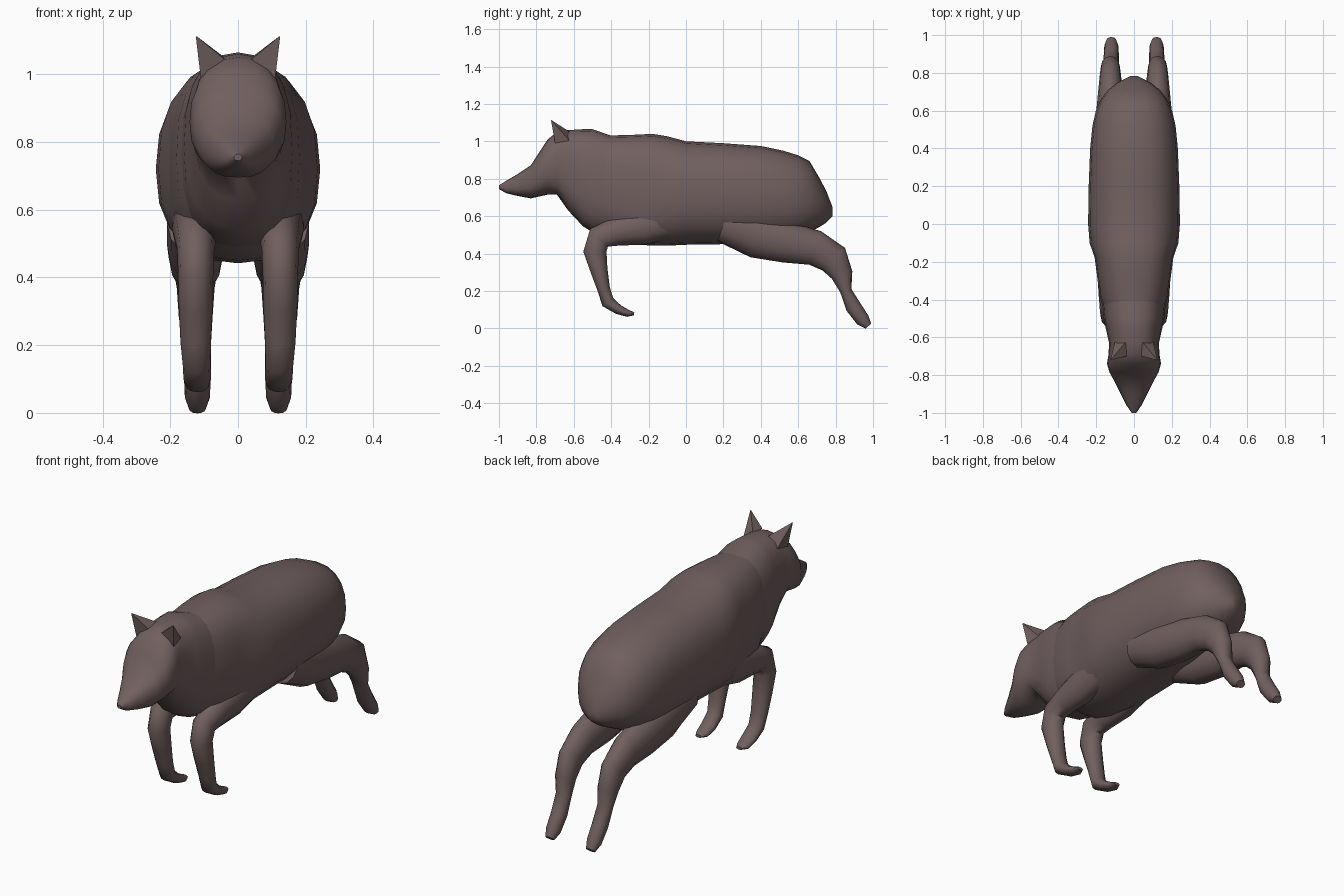
import bpy, bmesh, math
from mathutils import Vector

fur = bpy.data.materials.new("dark brown fur")
fur.diffuse_color = (0.165, 0.115, 0.115, 1)


def make_loft(name, rings, mirror=False):
    """Skin a list of equal-length point rings and close both ends."""
    bm = bmesh.new()
    loops = [[bm.verts.new(p) for p in r] for r in rings]
    n = len(loops[0])
    for a, b in zip(loops, loops[1:]):
        for i in range(n):
            j = (i + 1) % n
            bm.faces.new((a[i], a[j], b[j], b[i]))
    bm.faces.new(loops[0])
    bm.faces.new(loops[-1])
    if mirror:
        geo = bmesh.ops.duplicate(bm, geom=bm.verts[:] + bm.edges[:] + bm.faces[:])["geom"]
        for v in geo:
            if isinstance(v, bmesh.types.BMVert):
                v.co.x *= -1
    bmesh.ops.recalc_face_normals(bm, faces=bm.faces[:])
    me = bpy.data.meshes.new(name)
    bm.to_mesh(me)
    bm.free()
    me.materials.append(fur)
    ob = bpy.data.objects.new(name, me)
    bpy.context.collection.objects.link(ob)
    bpy.ops.object.select_all(action='DESELECT')
    ob.select_set(True)
    bpy.context.view_layer.objects.active = ob
    bpy.ops.object.shade_smooth_by_angle(angle=math.radians(50))
    return ob


def spow(v, e):
    return math.copysign(abs(v) ** e, v)


def body_ring(y, top, bot, half, wide, e, n=20):
    """Cross-section with its widest height at 'wide'; e below 1 is boxier."""
    ring = []
    for i in range(n):
        a = 2 * math.pi * i / n
        s = spow(math.sin(a), e)
        ring.append((half * spow(math.cos(a), e), y,
                     wide + s * ((top - wide) if s > 0 else (wide - bot))))
    return ring


def limb(name, path, n=12):
    """Pair of legs: path of (x, y, z, radius in side view, radius in x)."""
    rings = []
    for k, (x, y, z, r, rx) in enumerate(path):
        p, q = path[max(k - 1, 0)], path[min(k + 1, len(path) - 1)]
        d = Vector((0, q[1] - p[1], q[2] - p[2])).normalized()
        side = Vector((0, -d.z, d.y))
        rings.append([Vector((x, y, z)) + Vector((rx * math.cos(t), 0, 0)) + side * r * math.sin(t)
                      for t in (2 * math.pi * i / n for i in range(n))])
    return make_loft(name, rings, True)


# Head and neck: y, top, bottom, half width, widest height, exponent
make_loft("head_and_neck", [body_ring(*s) for s in [
    (-1.0, 0.765, 0.745, 0.012, 0.755, 1),
    (-0.96, 0.79, 0.722, 0.04, 0.75, 0.85),
    (-0.90, 0.825, 0.708, 0.07, 0.76, 0.8),
    (-0.83, 0.872, 0.695, 0.105, 0.79, 0.8),
    (-0.785, 0.94, 0.705, 0.13, 0.83, 0.8),
    (-0.74, 1.01, 0.715, 0.143, 0.86, 0.8),
    (-0.69, 1.05, 0.715, 0.135, 0.86, 0.8),
    (-0.63, 1.06, 0.63, 0.132, 0.85, 0.8),
    (-0.55, 1.065, 0.545, 0.15, 0.80, 0.8),
    (-0.50, 1.065, 0.515, 0.16, 0.78, 0.8),
    (-0.40, 1.03, 0.49, 0.17, 0.76, 0.8),
    (-0.25, 1.02, 0.47, 0.17, 0.74, 0.8)]])

# Torso
make_loft("torso", [body_ring(*s) for s in [
    (-0.46, 1.03, 0.54, 0.158, 0.76, 0.8),
    (-0.38, 1.032, 0.475, 0.182, 0.75, 0.75),
    (-0.28, 1.035, 0.45, 0.195, 0.73, 0.72),
    (-0.18, 1.04, 0.442, 0.208, 0.72, 0.75),
    (-0.10, 1.027, 0.442, 0.235, 0.72, 0.82),
    (0.0, 1.0, 0.447, 0.243, 0.72, 0.85),
    (0.2, 0.99, 0.45, 0.24, 0.72, 0.85),
    (0.4, 0.975, 0.455, 0.232, 0.72, 0.85),
    (0.52, 0.95, 0.47, 0.22, 0.71, 0.85),
    (0.60, 0.925, 0.49, 0.202, 0.70, 0.85),
    (0.66, 0.895, 0.515, 0.175, 0.69, 0.85),
    (0.71, 0.81, 0.54, 0.138, 0.67, 0.9),
    (0.75, 0.735, 0.565, 0.085, 0.65, 1),
    (0.783, 0.65, 0.60, 0.02, 0.62, 1)]])

# Front legs, bent with the paws tucked back
limb("front_legs", [
    (0.12, -0.10, 0.58, 0.10, 0.075),
    (0.125, -0.24, 0.545, 0.10, 0.07),
    (0.125, -0.38, 0.515, 0.075, 0.062),
    (0.125, -0.465, 0.485, 0.067, 0.055),
    (0.125, -0.487, 0.41, 0.062, 0.052),
    (0.125, -0.465, 0.31, 0.046, 0.05),
    (0.125, -0.44, 0.21, 0.034, 0.045),
    (0.122, -0.418, 0.14, 0.036, 0.041),
    (0.12, -0.36, 0.10, 0.026, 0.041),
    (0.12, -0.31, 0.08, 0.019, 0.035),
    (0.12, -0.277, 0.078, 0.008, 0.018)])

# Hind legs, stretched backwards
limb("hind_legs", [
    (0.12, 0.20, 0.56, 0.10, 0.09),
    (0.125, 0.38, 0.50, 0.125, 0.085),
    (0.125, 0.54, 0.46, 0.11, 0.08),
    (0.125, 0.69, 0.43, 0.095, 0.066),
    (0.125, 0.79, 0.37, 0.085, 0.056),
    (0.125, 0.835, 0.285, 0.058, 0.05),
    (0.122, 0.855, 0.20, 0.031, 0.042),
    (0.12, 0.895, 0.115, 0.042, 0.04),
    (0.12, 0.945, 0.045, 0.038, 0.037),
    (0.12, 0.975, 0.012, 0.02, 0.025)])

# Pointed ears
tip = Vector((0.125, -0.722, 1.115))
base = [Vector(p) for p in [(0.11, -0.70, 0.99), (0.04, -0.70, 1.045), (0.04, -0.62, 1.05), (0.10, -0.62, 1.0)]]
make_loft("ears", [base, [tip.lerp(p, 0.5) for p in base], [tip.lerp(p, 0.03) for p in base]], True)
